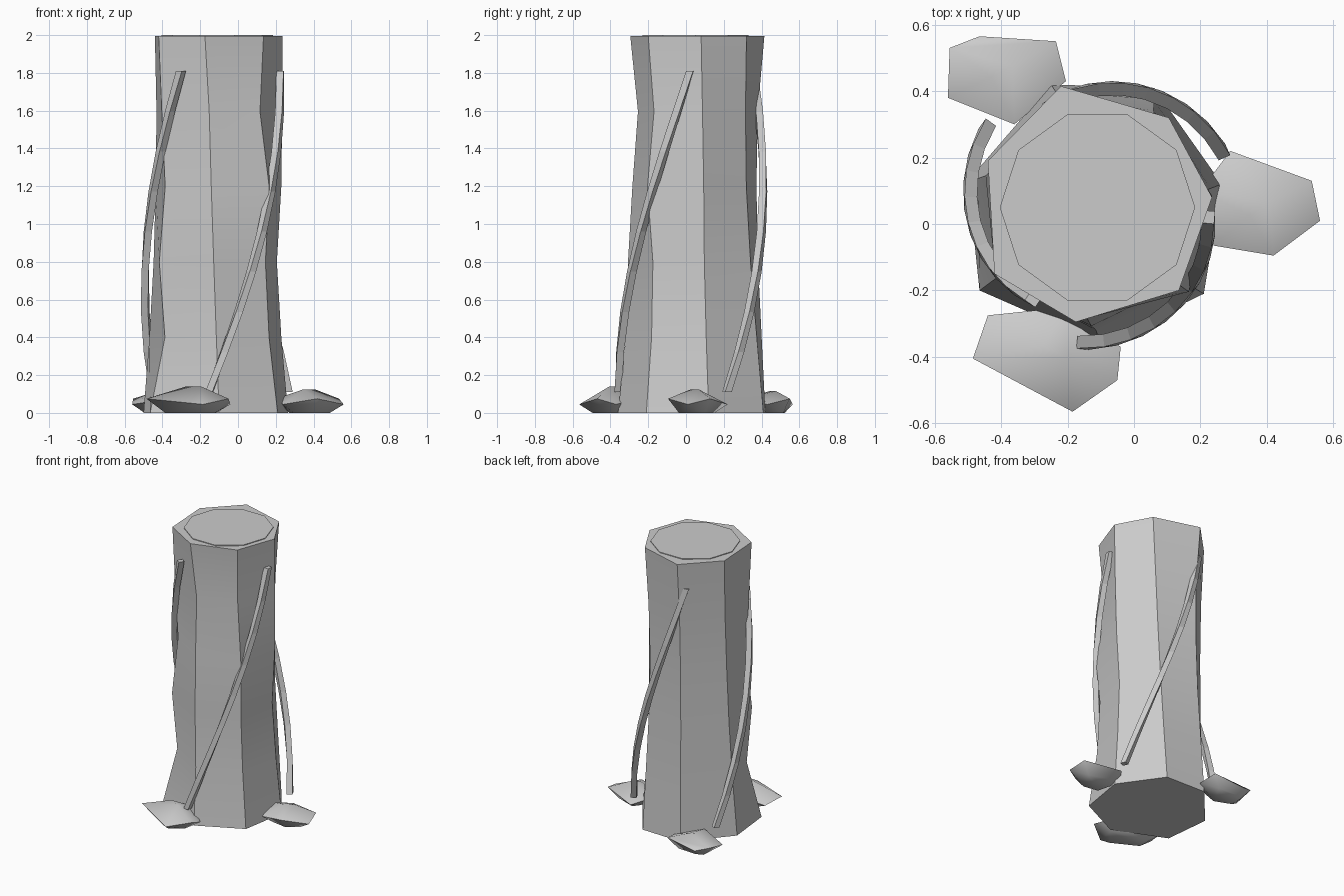
import bpy, bmesh, math
from mathutils import Vector

if "Cube" in bpy.data.objects:
    bpy.data.objects.remove(bpy.data.objects["Cube"])

GREY = (0.6, 0.6, 0.6, 1)
grey = bpy.data.materials.new("plain_grey")
grey.use_nodes = True
grey.diffuse_color = GREY
grey.node_tree.nodes["Principled BSDF"].inputs["Base Color"].default_value = GREY

AXIS = Vector((-0.11, 0.05, 0))


def finish(bm, name, smooth_angle=None):
    bmesh.ops.recalc_face_normals(bm, faces=bm.faces)
    mesh = bpy.data.meshes.new(name)
    bm.to_mesh(mesh)
    bm.free()
    mesh.materials.append(grey)
    obj = bpy.data.objects.new(name, mesh)
    bpy.context.collection.objects.link(obj)
    if smooth_angle:
        bpy.ops.object.select_all(action="DESELECT")
        obj.select_set(True)
        bpy.context.view_layer.objects.active = obj
        bpy.ops.object.shade_smooth_by_angle(angle=math.radians(smooth_angle))
    return obj


def loft(bm, rings):
    """Skin a stack of equal vertex rings and close both ends."""
    loops = [[bm.verts.new(p) for p in ring] for ring in rings]
    n = len(loops[0])
    for low, high in zip(loops, loops[1:]):
        for i in range(n):
            j = (i + 1) % n
            bm.faces.new((low[i], low[j], high[j], high[i]))
    bm.faces.new(loops[0])
    bm.faces.new(loops[-1])


# Trunk: seven-sided, slightly twisted, with an uneven waist
foot = [(.265, .12), (.21, -.21), (-.1, -.36), (-.465, -.2), (-.5, .13), (-.25, .42), (.06, .41)]
crown = [(.235, .08), (.135, -.2), (-.175, -.295), (-.42, -.15), (-.44, .19), (-.22, .415), (.105, .32)]
girth = [[1] * 7,
         [.92, .9, .93, .8, .95, .95, .95],
         [.87, .88, .93, .91, .92, .9, .9],
         [.95, 1, .9, .84, .92, .88, .88],
         [.98, .87, .85, .92, .94, .9, .92],
         [1] * 7]
rings = []
for k, row in enumerate(girth):
    t = k / 5
    ring = []
    for a, b, s in zip(foot, crown, row):
        p = AXIS + (Vector((*a, 0)).lerp(Vector((*b, 0)), t) - AXIS) * s
        p.z = 1.995 * t
        ring.append(p)
    rings.append(ring)
bm = bmesh.new()
loft(bm, rings)
finish(bm, "trunk", 40)

# Cut face: thin ten-sided plate on the top
bm = bmesh.new()
loft(bm, [[AXIS + Vector((.294 * math.cos(i * math.tau / 10), .294 * math.sin(i * math.tau / 10), z))
           for i in range(10)] for z in (1.99, 2.0)])
finish(bm, "top_cut_face")

# Vines: three square strands, each winding a quarter turn up the trunk
for v in range(3):
    rings = []
    for k in range(9):
        t = k / 8
        a = math.radians(-96 + 120 * v + 91 * t)
        out = Vector((math.cos(a), math.sin(a), 0))
        side = Vector((-out.y, out.x, 0))
        mid = AXIS + out * (.41 - .075 * t) + Vector((0, 0, .11 + 1.7 * t))
        rings.append([mid + out * (.019 * x) + side * (.019 * y)
                      for x, y in ((-1, -1), (1, -1), (1, 1), (-1, 1))])
    bm = bmesh.new()
    loft(bm, rings)
    finish(bm, f"vine_{v + 1}")

# Rocks: faceted stones around the foot, as outline and height
rocks = {
    "rock_left": (.125, [(.24, -.065), (.42, -.095), (.56, .01), (.535, .13), (.29, .22), (.2, .1)]),
    "rock_front": (.14, [(-.44, -.275), (-.485, -.405), (-.185, -.565), (-.05, -.47), (-.04, -.37), (-.2, -.25)]),
    "rock_back": (.115, [(-.56, .38), (-.36, .3), (-.205, .43), (-.235, .55), (-.465, .565), (-.555, .53)]),
}
for name, (height, outline) in rocks.items():
    pts = [Vector((*p, 0)) for p in outline]
    centre = sum(pts, Vector()) / len(pts)
    bm = bmesh.new()
    for i, p in enumerate(pts):
        bm.verts.new(p + Vector((0, 0, .045 + .03 * (i % 2))))
        bm.verts.new(centre.lerp(p, .6))
        if i % 3 == 0:
            bm.verts.new(centre.lerp(p, .2) + Vector((0, 0, height)))
    bmesh.ops.convex_hull(bm, input=bm.verts)
    finish(bm, name, 50)
